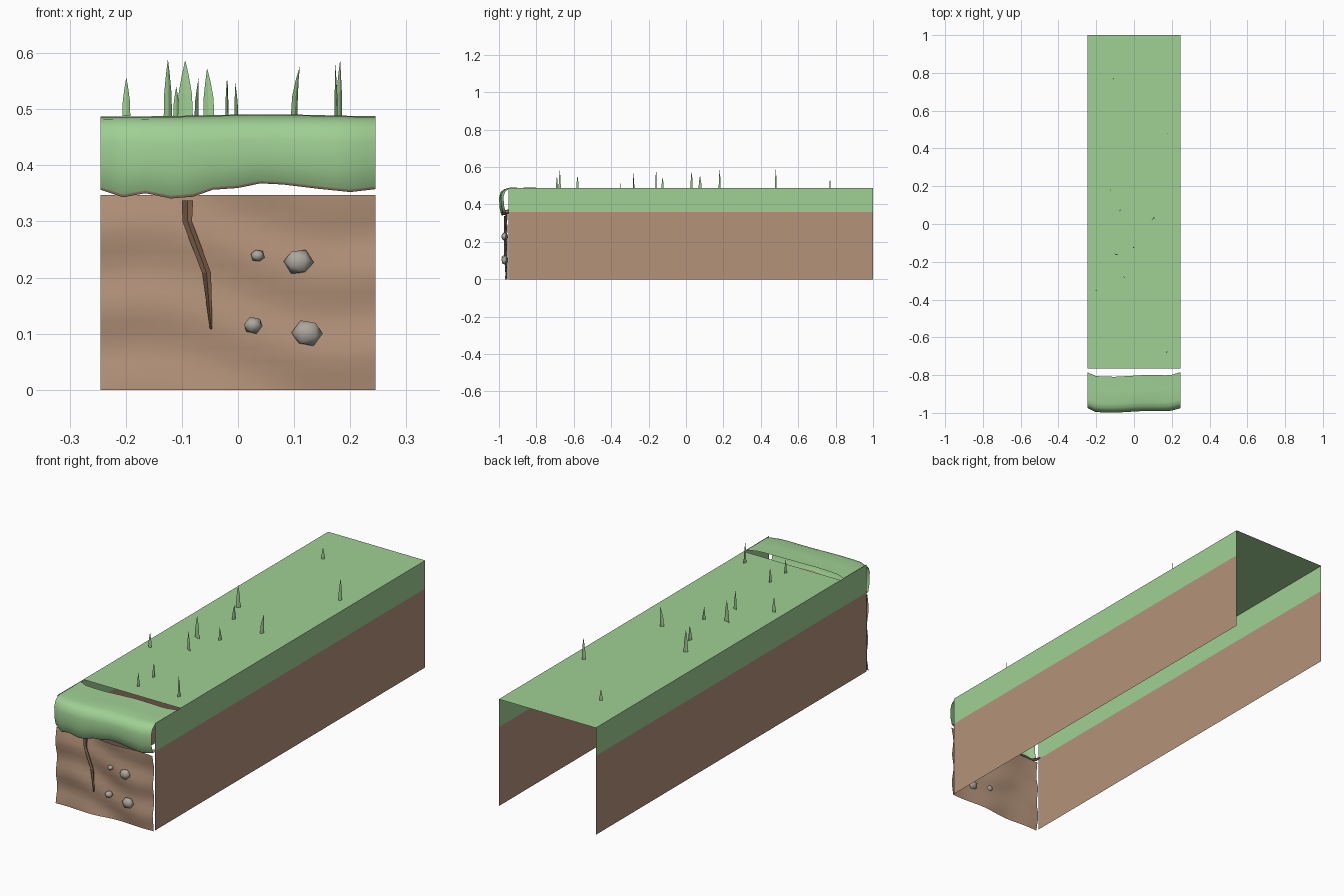
import bpy, math, random
from mathutils import Vector

if "Cube" in bpy.data.objects:
    bpy.data.objects.remove(bpy.data.objects["Cube"])

random.seed(4)
W = 0.245      # half width
TOP = 0.488    # ground height


def material(name, rgb):
    m = bpy.data.materials.new(name)
    m.diffuse_color = (*rgb, 1)
    m.use_nodes = True
    m.node_tree.nodes["Principled BSDF"].inputs["Base Color"].default_value = m.diffuse_color
    return m


GRASS = material("grass green", (0.352, 0.631, 0.296))
DIRT = material("dirt brown", (0.456, 0.292, 0.195))
CRACK = material("crack brown", (0.223, 0.127, 0.076))
ROCK = material("rock grey", (0.41, 0.385, 0.34))


def sheet(name, rows, mats, rule=None, smooth=False):
    """Skin a list of equally long point rows; rule(row) picks the material."""
    n = len(rows[0])
    verts = [p for r in rows for p in r]
    faces, slots = [], []
    for i in range(len(rows) - 1):
        for j in range(n - 1):
            a = i * n + j
            faces.append((a, a + 1, a + n + 1, a + n))
            slots.append(rule(i) if rule else 0)
    me = bpy.data.meshes.new(name)
    me.from_pydata(verts, [], faces)
    for m in mats:
        me.materials.append(m)
    for p, s in zip(me.polygons, slots):
        p.material_index = s
        p.use_smooth = smooth
    ob = bpy.data.objects.new(name, me)
    bpy.context.collection.objects.link(ob)
    return ob


def lerp_table(table, x):
    for (x0, v0), (x1, v1) in zip(table, table[1:]):
        if x <= x1:
            return v0 + (v1 - v0) * (x - x0) / (x1 - x0)
    return table[-1][1]


# flat grass top
sheet("grass_top", [[(-W, -0.765, TOP), (W, -0.765, TOP)],
                    [(-W, 1, TOP), (W, 1, TOP)]], [GRASS])

# side walls: dirt below, grass band above (back and bottom stay open)
for side, s in (("left", -1), ("right", 1)):
    rows = [[(s * W, -s * 0.975 + 0.025, z), (s * W, s * 0.975 + 0.025, z)]
            for z in (0, 0.36, TOP)]
    sheet(side + "_wall", rows, [DIRT, GRASS], lambda i: i)


# wavy front dirt face
def dirt_y(x, z):
    return -0.961 + 0.005 * math.sin(z * 45 + 2 * math.sin(x * 9)) \
        + 0.003 * math.sin(x * 24 + z * 11)


N = 16
xs = [-W + 2 * W * i / N for i in range(N + 1)]
sheet("front_dirt", [[(x, dirt_y(x, z), z) for x in xs]
                     for z in [0.347 * k / 14 for k in range(15)]],
      [DIRT], smooth=True)

# overhanging grass lip with ragged lower edge and a brown underside
edge = [(-0.245, 0.361), (-0.205, 0.348), (-0.165, 0.355), (-0.12, 0.346),
        (-0.08, 0.349), (-0.045, 0.361), (0, 0.364), (0.04, 0.372),
        (0.08, 0.37), (0.14, 0.363), (0.2, 0.357), (0.245, 0.362)]
shift = [(-0.245, 0.018), (-0.2, -0.004), (-0.1, -0.006), (0.05, 0.003),
         (0.19, 0.002), (0.245, 0.018)]
profile = [(-0.803, 0), (-0.88, 0.016), (-0.945, 0.012), (-0.968, 0.05),
           (-0.985, 0.16), (-0.993, 0.35), (-0.992, 0.7), (-0.983, 1),
           (-0.979, 1.035), (-0.95, 0.99)]
lip_x = sorted(set([x for x, _ in edge] + [-0.225, -0.1, 0.02, 0.11, 0.17, 0.225]))
rows = []
for y, t in profile:
    row = []
    for x in lip_x:
        drop = TOP - lerp_table(edge, x)
        z = TOP + 0.004 * math.exp(-(x - 0.05) ** 2 / 0.02) - 0.001 - t * drop \
            if t < 0.02 else TOP - t * drop
        row.append((x, max(y + lerp_table(shift, x), -1), z))
    rows.append(row[::-1])
lip = sheet("grass_lip", rows, [GRASS, DIRT], lambda i: int(i >= 7), smooth=True)
bpy.context.view_layer.objects.active = lip
lip.select_set(True)
bpy.ops.object.shade_smooth_by_angle(angle=math.radians(50))
lip.select_set(False)

# crack: a folded strip running down the dirt
crack = [(-0.1, -0.09, -0.08, 0.337), (-0.099, -0.09, -0.082, 0.3),
         (-0.064, -0.056, -0.048, 0.208), (-0.05, -0.048, -0.046, 0.108)]
rows = []
for l, m, r, z in crack[::-1]:
    y = -0.972
    rows.append([(l, y, z), (m, y + 0.006, z), (r, y, z)])
sheet("crack", rows, [CRACK])

# rocks embedded in the dirt
for i, (x, z, r) in enumerate([(0.035, 0.239, 0.013), (0.108, 0.228, 0.027),
                               (0.027, 0.115, 0.018), (0.123, 0.101, 0.028)]):
    bpy.ops.mesh.primitive_ico_sphere_add(
        subdivisions=1, radius=r, location=(x, -0.969, z),
        rotation=[random.uniform(0, 3) for _ in range(3)])
    ob = bpy.context.object
    ob.name = f"rock_{i + 1}"
    bpy.ops.object.transform_apply(location=False)
    ob.scale = (1, min(1, 0.02 / r), 0.9)
    ob.data.materials.append(ROCK)
    bpy.ops.object.shade_smooth()

# grass blades: x, y, tip height, base width, heading in degrees, lean in x
blades = [(0.18, 0.48, 0.586, 0.016, 40, 0.002), (-0.125, 0.18, 0.588, 0.02, 35, 0),
          (-0.074, 0.075, 0.555, 0.018, 65, 0.004), (0.1, 0.03, 0.575, 0.018, 45, 0.01),
          (-0.003, -0.125, 0.546, 0.014, 60, -0.002), (-0.094, -0.16, 0.586, 0.031, -15, 0),
          (-0.052, -0.28, 0.572, 0.023, -20, -0.003), (-0.02, -0.58, 0.553, 0.014, 65, 0.002),
          (-0.02, -0.69, 0.55, 0.012, 60, 0), (0.175, -0.675, 0.582, 0.014, 65, -0.002),
          (-0.199, -0.35, 0.556, 0.016, 8, 0), (-0.11, 0.77, 0.54, 0.014, 30, 0)]
for i, (x, y, tip, w, deg, lean) in enumerate(blades):
    a = math.radians(deg)
    d = Vector((math.cos(a), math.sin(a), 0))
    fold = Vector((math.sin(a), -math.cos(a), 0))
    rows = []
    for t, k in ((0, 0.9), (0.4, 0.8), (0.75, 0.4), (1, 0.03)):
        c = Vector((x + lean * t * t, y, TOP + (tip - TOP) * t))
        rows.append([c - d * w * k / 2, c + fold * w * k * 0.12, c + d * w * k / 2])
    sheet(f"grass_blade_{i + 1}", rows, [GRASS])
